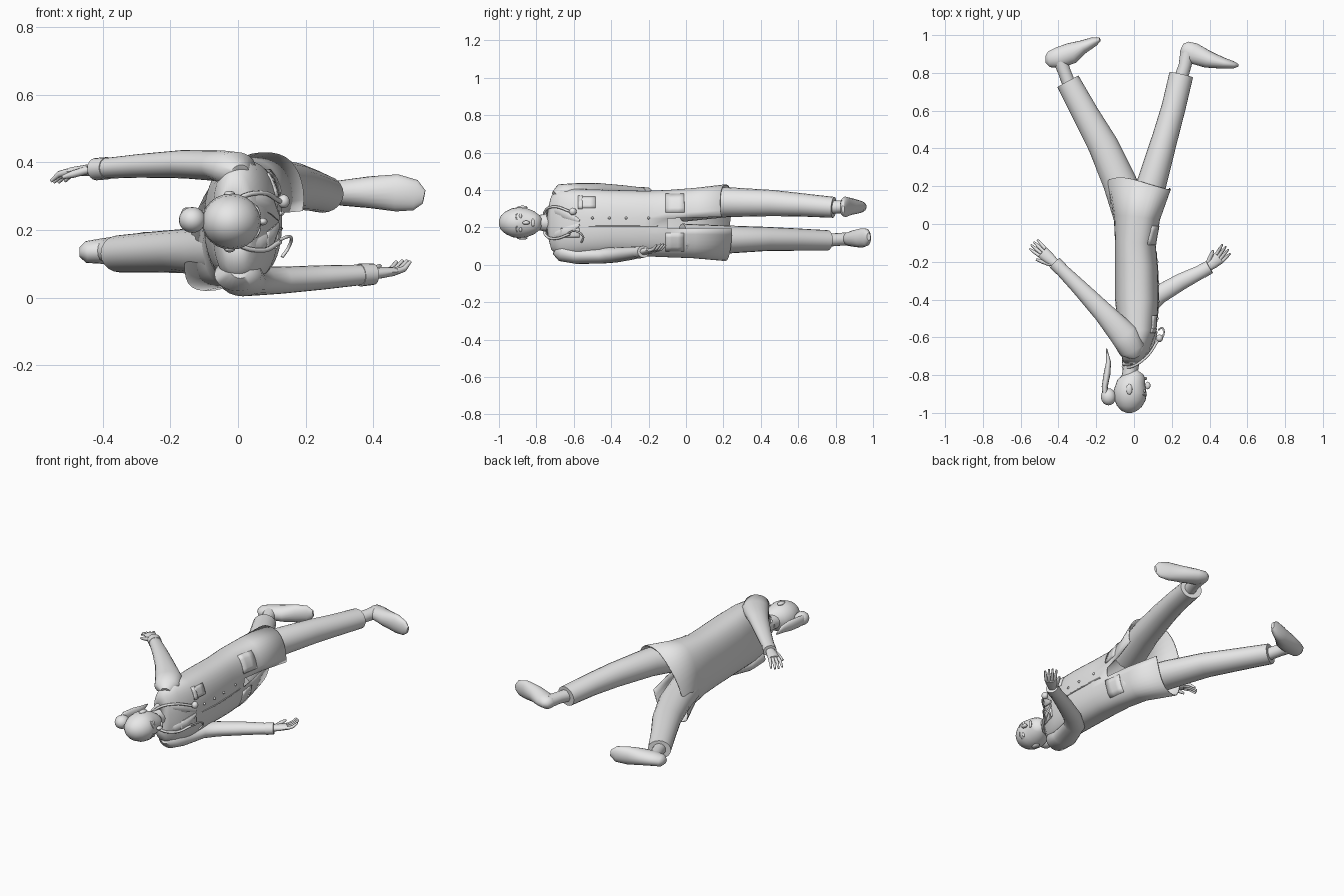
import bpy, bmesh, math
from mathutils import Vector

if "Cube" in bpy.data.objects:
    bpy.data.objects.remove(bpy.data.objects["Cube"])

mat = bpy.data.materials.new("plain grey")
mat.use_nodes = True
GREY = (0.8, 0.8, 0.8, 1)
mat.diffuse_color = GREY
mat.node_tree.nodes["Principled BSDF"].inputs["Base Color"].default_value = GREY
MID = 0.225  # height of the body's mid plane
Z = Vector((0, 0, 1))


def finish(name, bm, angle=50):
    bmesh.ops.recalc_face_normals(bm, faces=bm.faces)
    me = bpy.data.meshes.new(name)
    bm.to_mesh(me)
    bm.free()
    ob = bpy.data.objects.new(name, me)
    bpy.context.collection.objects.link(ob)
    me.materials.append(mat)
    bpy.ops.object.select_all(action="DESELECT")
    bpy.context.view_layer.objects.active = ob
    ob.select_set(True)
    bpy.ops.object.shade_smooth_by_angle(angle=math.radians(angle))
    return ob


def skin(bm, rings, closed=True):
    n = len(rings[0])
    for r, s in zip(rings, rings[1:]):
        for i in range(n if closed else n - 1):
            j = (i + 1) % n
            bm.faces.new((r[i], r[j], s[j], s[i]))


def loft(name, path, sides=16):
    """Limb along points (x, y, z, half size in plan, half height)."""
    bm = bmesh.new()
    pts = [Vector(p[:3]) for p in path]
    rings = []
    for i, p in enumerate(path):
        d = (pts[min(i + 1, len(pts) - 1)] - pts[max(i - 1, 0)]).normalized()
        across = d.cross(Z).normalized()
        up = across.cross(d)
        rings.append([bm.verts.new(pts[i] + across * p[3] * math.cos(t) + up * p[4] * math.sin(t))
                      for t in (2 * math.pi * k / sides for k in range(sides))])
    skin(bm, rings)
    bm.faces.new(rings[0])
    bm.faces.new(rings[-1])
    return finish(name, bm)


def ball(name, centre, size):
    bm = bmesh.new()
    bmesh.ops.create_uvsphere(bm, u_segments=20, v_segments=12, radius=1)
    bmesh.ops.scale(bm, vec=size, verts=bm.verts)
    bmesh.ops.translate(bm, vec=centre, verts=bm.verts)
    return finish(name, bm)


def cord(name, pts, r):
    cu = bpy.data.curves.new(name, "CURVE")
    cu.dimensions = "3D"
    cu.bevel_depth, cu.bevel_resolution, cu.resolution_u = r, 2, 6
    sp = cu.splines.new("BEZIER")
    sp.bezier_points.add(len(pts) - 1)
    for b, p in zip(sp.bezier_points, pts):
        b.co = p
        b.handle_left_type = b.handle_right_type = "AUTO"
    cu.materials.append(mat)
    ob = bpy.data.objects.new(name, cu)
    bpy.context.collection.objects.link(ob)


# Coat: y, low z, high z, left front, left back, right front, right back
SECTIONS = [(-.745, .175, .275, .02, -.05, .02, -.05),
            (-.72, .08, .37, .045, -.06, .045, -.06),
            (-.67, .045, .405, .085, -.075, .085, -.075),
            (-.56, .045, .405, .12, -.085, .12, -.085),
            (-.4, .05, .4, .13, -.1, .13, -.1),
            (-.22, .045, .395, .125, -.1, .125, -.1),
            (-.1, .04, .4, .115, -.1, .11, -.1),
            (.04, .035, .41, .145, -.085, .085, -.125),
            (.235, .02, .43, .21, -.05, .03, -.21)]
FIRST_OPEN = 6


def coat_point(sec, t):
    y, lo, hi, lf, lb, rf, rb = sec
    c, s = math.cos(t), math.sin(t)
    sc = math.copysign(abs(c) ** .8, c)
    ss = math.copysign(abs(s) ** .85, s)
    w = math.copysign(abs(s) ** (.1 if c > 0 else 1), s)
    front = (lf + rf) / 2 + w * (lf - rf) / 2
    back = (lb + rb) / 2 + w * (lb - rb) / 2
    x = (front + back) / 2 + sc * (front - back) / 2
    tilt = max(0, (y + .1) / .335)
    return Vector((x, y - .3 * tilt * w * x, (lo + hi) / 2 + ss * (hi - lo) / 2))


bm = bmesh.new()
N = 40
START = .11
rings = [[bm.verts.new(coat_point(s, START + (2 * math.pi - 2 * START) * k / N)) for k in range(N + 1)]
         for s in SECTIONS]
skin(bm, rings, closed=False)
for a, b in zip(rings[:FIRST_OPEN], rings[1:FIRST_OPEN + 1]):
    bm.faces.new((a[-1], a[0], b[0], b[-1]))
coat = finish("coat", bm)
thick = coat.modifiers.new("cloth", "SOLIDIFY")
thick.thickness = .006


def coat_at(y, z):
    """Depth of the coat front at a spot, found by walking its sections."""
    for a, b in zip(SECTIONS, SECTIONS[1:]):
        if a[0] <= y <= b[0]:
            f = (y - a[0]) / (b[0] - a[0])
            sec = [p + (q - p) * f for p, q in zip(a, b)]
            grid = [coat_point(sec, -1.5 + 3 * k / 60) for k in range(61)]
            return min(grid, key=lambda v: abs(v.z - z)).x
    return 0


def patch(name, y, z, h, w):
    """Thin pocket panel lying on the coat front."""
    bm = bmesh.new()
    rows = []
    for i in range(4):
        yy = y + h * (i / 3 - .5)
        rows.append([bm.verts.new((coat_at(yy, zz) + .006, yy, zz))
                     for zz in (z + w * (k / 4 - .5) for k in range(5))])
    skin(bm, rows, closed=False)
    ob = finish(name, bm)
    ob.modifiers.new("thickness", "SOLIDIFY").thickness = .009


patch("left_breast_pocket", -.53, .335, .09, .06)
patch("left_breast_pocket_flap", -.565, .335, .025, .07)
patch("right_breast_badge", -.62, .17, .1, .05)
patch("left_hip_pocket", -.06, .33, .1, .1)
patch("right_hip_pocket", -.06, .12, .1, .1)
for i, y in enumerate((-.5, -.41, -.32, -.2)):
    ball(f"coat_button_{i}", (coat_at(y, .25), y, .25), (.008, .007, .007))
cord("front_placket", [(coat_at(y, .205), y, .205) for y in (-.6, -.45, -.3, -.15)], .004)

# Collar, lapels and the tube hanging round the neck
for side in (-1, 1):
    word = "left" if side > 0 else "right"
    loft(f"{word}_lapel", [(-.05, -.74, MID + side * .02, .012, .018),
                           (-.02, -.735, MID + side * .06, .014, .02),
                           (.06, -.69, MID + side * .065, .01, .025),
                           (.1, -.64, MID + side * .045, .008, .025),
                           (.12, -.57, MID + side * .01, .005, .008)], 10)
    cord(f"{word}_neck_tube", [(-.06, -.755, MID), (-.01, -.755, MID + side * .06),
                               (.07, -.7, MID + side * .085), (.125, -.62, MID + side * .06)], .007)
ball("tube_disc", (.135, -.605, .285), (.018, .02, .02))
cord("tube_fork", [(.12, -.63, .17), (.155, -.59, .18), (.15, -.55, .15), (.13, -.56, .12)], .005)

# Head, built from crown to chin
HEAD = [(-1, -.025, .012, .012), (-.99, -.025, .04, .038), (-.965, -.025, .066, .06),
        (-.93, -.022, .083, .077), (-.89, -.02, .088, .083), (-.85, -.012, .08, .077),
        (-.82, .005, .062, .064), (-.795, .02, .046, .045), (-.782, .03, .028, .026)]
loft("head", [(x, y, MID, a, b) for y, x, a, b in HEAD], 24)
loft("neck", [(-.03, -.85, MID, .045, .045), (-.02, -.78, MID, .04, .042),
              (-.015, -.7, MID, .05, .055)])
ball("nose", (.073, -.855, MID), (.014, .02, .011))
ball("lips", (.061, -.818, MID), (.008, .009, .022))
for side in (-1, 1):
    word = "left" if side > 0 else "right"
    ball(f"{word}_ear", (-.025, -.875, MID + side * .082), (.016, .028, .009))
    ball(f"{word}_eye", (.053, -.885, MID + side * .034), (.009, .008, .015))
    cord(f"{word}_eyebrow", [(.066, -.904, MID + side * .016), (.06, -.909, MID + side * .035),
                             (.045, -.902, MID + side * .052)], .003)
ball("hair_bun", (-.135, -.915, .23), (.04, .045, .038))
loft("ponytail", [(-.15, -.94, .23, .014, .02), (-.155, -.86, .235, .016, .032),
                  (-.142, -.79, .235, .018, .032), (-.135, -.73, .235, .013, .022),
                  (-.145, -.66, .235, .003, .005)], 12)

# Legs, ankles and shoes; the left one swings forward, the right one back
loft("left_trouser", [(.02, -.02, .315, .09, .085), (.095, .22, .335, .078, .08),
                      (.165, .46, .33, .068, .07), (.21, .62, .32, .064, .062),
                      (.25, .79, .307, .064, .056)], 20)
loft("right_trouser", [(0, -.02, .135, .09, .085), (-.075, .22, .135, .09, .075),
                       (-.165, .42, .138, .08, .065), (-.255, .58, .135, .07, .06),
                       (-.35, .755, .13, .064, .055)], 20)
loft("left_ankle", [(.245, .76, .307, .036, .036), (.27, .84, .31, .034, .034),
                    (.285, .91, .31, .04, .035)])
loft("right_ankle", [(-.34, .73, .13, .036, .036), (-.37, .81, .135, .034, .034),
                     (-.395, .88, .14, .04, .035)])
loft("left_shoe", [(.252, .935, .31, .02, .015), (.268, .928, .31, .042, .032),
                   (.31, .905, .31, .056, .038), (.39, .872, .312, .046, .047),
                   (.47, .852, .31, .03, .055), (.525, .842, .303, .02, .045),
                   (.55, .84, .298, .008, .02)], 20)
loft("right_shoe", [(-.468, .872, .135, .02, .015), (-.45, .872, .135, .042, .032),
                    (-.4, .88, .138, .056, .038), (-.33, .905, .14, .056, .045),
                    (-.27, .938, .143, .036, .052), (-.21, .966, .147, .025, .046),
                    (-.18, .977, .15, .01, .02)], 20)

# Sleeves with turned cuffs
loft("left_sleeve", [(.005, -.7, .365, .03, .03), (-.01, -.665, .38, .07, .052),
                     (-.05, -.59, .39, .075, .046), (-.16, -.47, .395, .055, .042),
                     (-.29, -.335, .39, .042, .035), (-.4, -.225, .382, .033, .03)], 20)
loft("right_sleeve", [(.005, -.7, .085, .03, .03), (0, -.665, .07, .07, .052),
                      (.015, -.58, .05, .07, .046), (.06, -.44, .05, .058, .043),
                      (.13, -.375, .052, .05, .04), (.25, -.305, .06, .044, .036),
                      (.37, -.245, .068, .035, .03)], 20)
loft("left_cuff", [(-.385, -.24, .383, .037, .033), (-.42, -.205, .38, .037, .033)])
loft("right_cuff", [(.36, -.25, .067, .038, .034), (.4, -.228, .07, .036, .032)])


# Hands: a palm, four curling fingers and a thumb
def hand(word, wrist, knuckle, tip, thumb_side):
    wrist, knuckle, tip = Vector(wrist), Vector(knuckle), Vector(tip)
    across = (knuckle - wrist).cross(Z).normalized()
    loft(f"{word}_palm", [(*wrist, .021, .019), (*wrist.lerp(knuckle, .5), .03, .017),
                          (*knuckle, .034, .014)], 12)
    for i in range(4):
        off = i - 1.5
        base = knuckle + across * off * .016
        end = tip + across * off * .021 - (tip - knuckle) * .1 * abs(off)
        mid = base.lerp(end, .55) + Z * (knuckle.z - tip.z) * .25
        loft(f"{word}_finger_{i}", [(*base, .009, .01), (*mid, .0085, .009), (*end, .005, .005)], 8)
    root = wrist.lerp(knuckle, .3) + across * thumb_side * .02
    end = knuckle + across * thumb_side * .05 + Z * (tip.z - knuckle.z) * .5
    loft(f"{word}_thumb", [(*root, .012, .012), (*root.lerp(end, .6), .011, .011),
                           (*end, .006, .006)], 8)


hand("left", (-.405, -.22, .381), (-.485, -.15, .373), (-.54, -.1, .34), -1)
hand("right", (.385, -.235, .07), (.452, -.178, .077), (.495, -.125, .112), -1)
